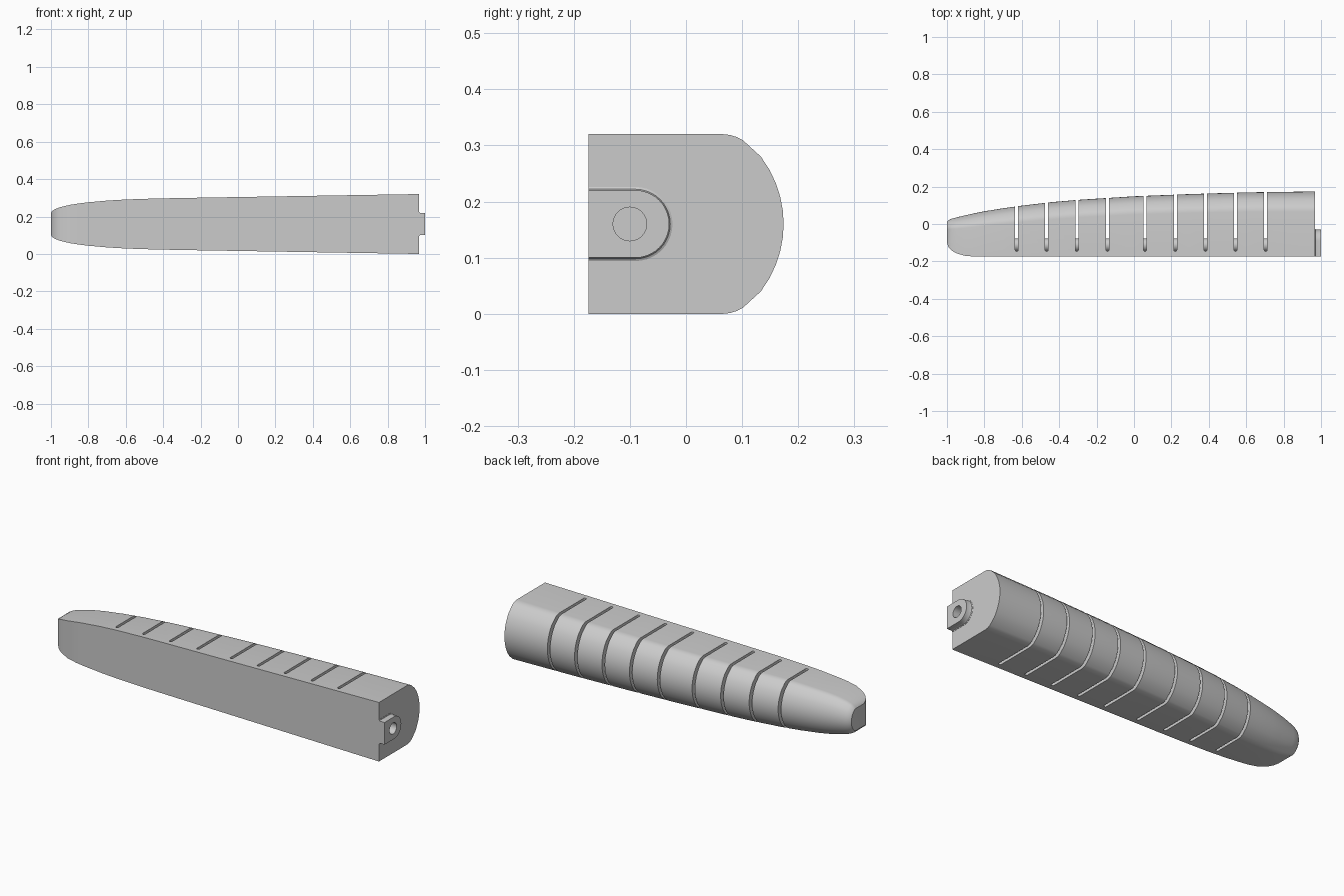
import bpy, bmesh, math
from mathutils import Matrix

cube = bpy.data.objects.get("Cube")
if cube:
    bpy.data.objects.remove(cube, do_unlink=True)

MID_Z = 0.16       # height of the symmetry plane
FRONT = -0.174     # flat front face
END_X = 0.967      # root end of the body

grey = bpy.data.materials.new("plain grey")
grey.use_nodes = True
grey.diffuse_color = (0.6, 0.6, 0.6, 1)
grey.node_tree.nodes["Principled BSDF"].inputs["Base Color"].default_value = (0.6, 0.6, 0.6, 1)


def finish(name, bm):
    bmesh.ops.recalc_face_normals(bm, faces=bm.faces[:])
    mesh = bpy.data.meshes.new(name)
    bm.to_mesh(mesh)
    bm.free()
    mesh.materials.append(grey)
    obj = bpy.data.objects.new(name, mesh)
    bpy.context.collection.objects.link(obj)
    return obj


def loft(bm, sections):
    """Skin equal-length closed sections and cap both ends."""
    rings = [[bm.verts.new(p) for p in s] for s in sections]
    n = len(rings[0])
    for a, b in zip(rings, rings[1:]):
        for i in range(n):
            j = (i + 1) % n
            bm.faces.new((a[i], a[j], b[j], b[i]))
    bm.faces.new(rings[0])
    bm.faces.new(rings[-1])


def add_cylinder(bm, radius, x0, x1, y):
    matrix = (Matrix.Translation(((x0 + x1) / 2, y, MID_Z))
              @ Matrix.Rotation(math.pi / 2, 4, 'Y'))
    bmesh.ops.create_cone(bm, cap_ends=True, segments=32, radius1=radius,
                          radius2=radius, depth=x1 - x0, matrix=matrix)


def boolean(target, other, operation):
    mod = target.modifiers.new("cut", 'BOOLEAN')
    mod.object = other
    mod.operation = operation
    mod.solver = 'EXACT'
    bpy.context.view_layer.objects.active = target
    bpy.ops.object.modifier_apply(modifier=mod.name)
    bpy.data.objects.remove(other, do_unlink=True)


def body_section(x, half, back):
    """Flat front and sides, small rounded shoulders, wide bowed back."""
    k = half / MID_Z
    upper = [(FRONT, 1.0), (back - 0.108 * k, 1.0), (back - 0.096 * k, 0.992),
             (back - 0.083 * k, 0.968), (back - 0.072 * k, 0.93)]
    radius = 0.198
    for i in range(1, 7):
        t = 0.9 * (1 - i / 6)
        z = t * MID_Z
        upper.append((back - k * (radius - math.sqrt(radius ** 2 - z ** 2)), t))
    # The tip of the front face curves back as a quarter ellipse
    t = min(1, (x + 1) / 0.14)
    front = FRONT + 0.075 * (1 - math.sqrt(1 - (1 - t) ** 2))
    upper[0] = (front, 1.0)
    full = upper + [(y, -z) for y, z in reversed(upper[:-1])]
    return [(x, y, MID_Z + z * half) for y, z in full]


# Body stations: x, half height, back depth
stations = [
    (-1, 0.06, 0.012), (-0.992, 0.071, 0.02), (-0.975, 0.081, 0.028),
    (-0.95, 0.09, 0.035), (-0.9, 0.102, 0.047), (-0.85, 0.11, 0.058),
    (-0.8, 0.116, 0.068), (-0.7, 0.125, 0.084), (-0.6, 0.131, 0.098),
    (-0.45, 0.136, 0.116), (-0.3, 0.139, 0.129), (0, 0.144, 0.148),
    (0.3, 0.149, 0.16), (0.6, 0.154, 0.169), (END_X, 0.16, 0.174)]
bm = bmesh.new()
loft(bm, [body_section(*s) for s in stations])
body = finish("finger_body", bm)


# Mounting tab with a small flare at its base
def tab_section(x, r):
    arc = [math.pi / 2 - math.pi * i / 20 for i in range(21)]
    pts = [(FRONT, r)] + [(-0.09 + r * math.cos(a), r * math.sin(a)) for a in arc] + [(FRONT, -r)]
    return [(x, y, MID_Z + z) for y, z in pts]


bm = bmesh.new()
loft(bm, [tab_section(0.9, 0.066), tab_section(END_X + 0.001, 0.066),
          tab_section(END_X + 0.003, 0.062), tab_section(END_X + 0.007, 0.06),
          tab_section(1, 0.06)])
boolean(body, finish("mounting_tab", bm), 'UNION')

# Flex slots, each with a rounded inner end
slots = [-0.627, -0.467, -0.306, -0.142, 0.059, 0.221, 0.382, 0.543, 0.704]
bm = bmesh.new()
w = 0.008
for x in slots:
    arc = [math.pi + math.pi * i / 8 for i in range(9)]
    outline = [(x + w * math.cos(a), -0.138 + w * math.sin(a)) for a in arc]
    outline += [(x + w, 0.3), (x - w, 0.3)]
    loft(bm, [[(px, py, z) for px, py in outline] for z in (-0.1, 0.5)])
boolean(body, finish("slot_cutter", bm), 'DIFFERENCE')

# Cable hole in the root end
bm = bmesh.new()
add_cylinder(bm, 0.03, 0.8, 1.1, -0.1)
boolean(body, finish("hole_cutter", bm), 'DIFFERENCE')

# Core running through the slots
bm = bmesh.new()
add_cylinder(bm, 0.034, -0.66, 0.74, -0.112)
core = finish("inner_core", bm)

for obj in (body, core):
    bpy.ops.object.select_all(action='DESELECT')
    obj.select_set(True)
    bpy.context.view_layer.objects.active = obj
    bpy.ops.object.shade_smooth_by_angle(angle=math.radians(32))
